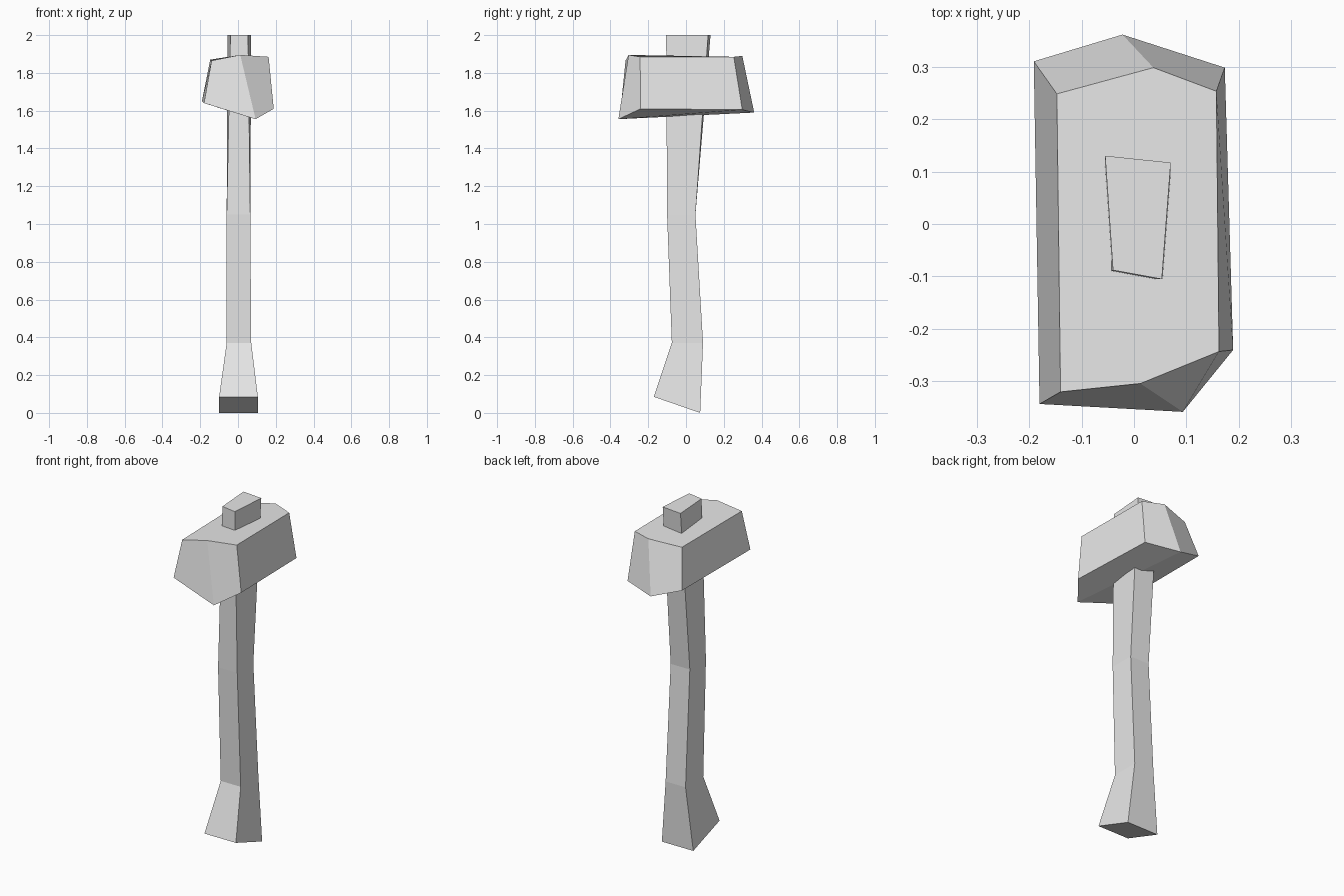
import bpy
import bmesh

cube = bpy.data.objects.get("Cube")
if cube:
    bpy.data.objects.remove(cube, do_unlink=True)

# One plain grey for the whole tool
grey = bpy.data.materials.new("light_grey")
grey.use_nodes = True
colour = (0.8, 0.8, 0.8, 1.0)
grey.diffuse_color = colour
grey.node_tree.nodes["Principled BSDF"].inputs["Base Color"].default_value = colour


def loft(name, rings, split_bottom=None):
    """Skin a closed solid through matching rings, listed from bottom to top."""
    bm = bmesh.new()
    loops = [[bm.verts.new(p) for p in ring] for ring in rings]
    n = len(loops[0])
    for low, high in zip(loops, loops[1:]):
        for i in range(n):
            j = (i + 1) % n
            bm.faces.new((low[i], low[j], high[j], high[i]))
    bm.faces.new(loops[-1])
    base = bm.faces.new(loops[0])
    if split_bottom:
        a, b = split_bottom
        bmesh.utils.face_split(base, loops[0][a], loops[0][b])
    bmesh.ops.recalc_face_normals(bm, faces=bm.faces)
    mesh = bpy.data.meshes.new(name)
    bm.to_mesh(mesh)
    bm.free()
    mesh.materials.append(grey)
    obj = bpy.data.objects.new(name, mesh)
    bpy.context.collection.objects.link(obj)
    return obj


def section(left, right, front, back, z_front, z_back):
    """Four-cornered handle section, tilted from front to back."""
    return [(left, front, z_front), (right, front, z_front),
            (right, back, z_back), (left, back, z_back)]


# Bent handle with a flared, slanted foot and a skewed top end
loft("handle", [
    section(-0.1, 0.105, -0.17, 0.075, 0.085, 0),
    section(-0.06, 0.07, -0.075, 0.09, 0.37, 0.37),
    section(-0.06, 0.065, -0.1, 0.05, 1.05, 1.05),
    [(-0.04, -0.088, 2), (0.053, -0.105, 2), (0.07, 0.117, 2), (-0.055, 0.13, 2)],
])

# Chipped stone head with a ridge along its underside
loft("hammer_head", [
    [(-0.18, -0.343, 1.64), (0.093, -0.358, 1.555), (0.189, -0.24, 1.61),
     (0.173, 0.298, 1.605), (-0.022, 0.361, 1.59), (-0.191, 0.31, 1.65)],
    [(-0.14, -0.32, 1.865), (0.012, -0.304, 1.895), (0.162, -0.243, 1.885),
     (0.157, 0.253, 1.885), (0.037, 0.298, 1.89), (-0.147, 0.248, 1.87)],
], split_bottom=(1, 4))
